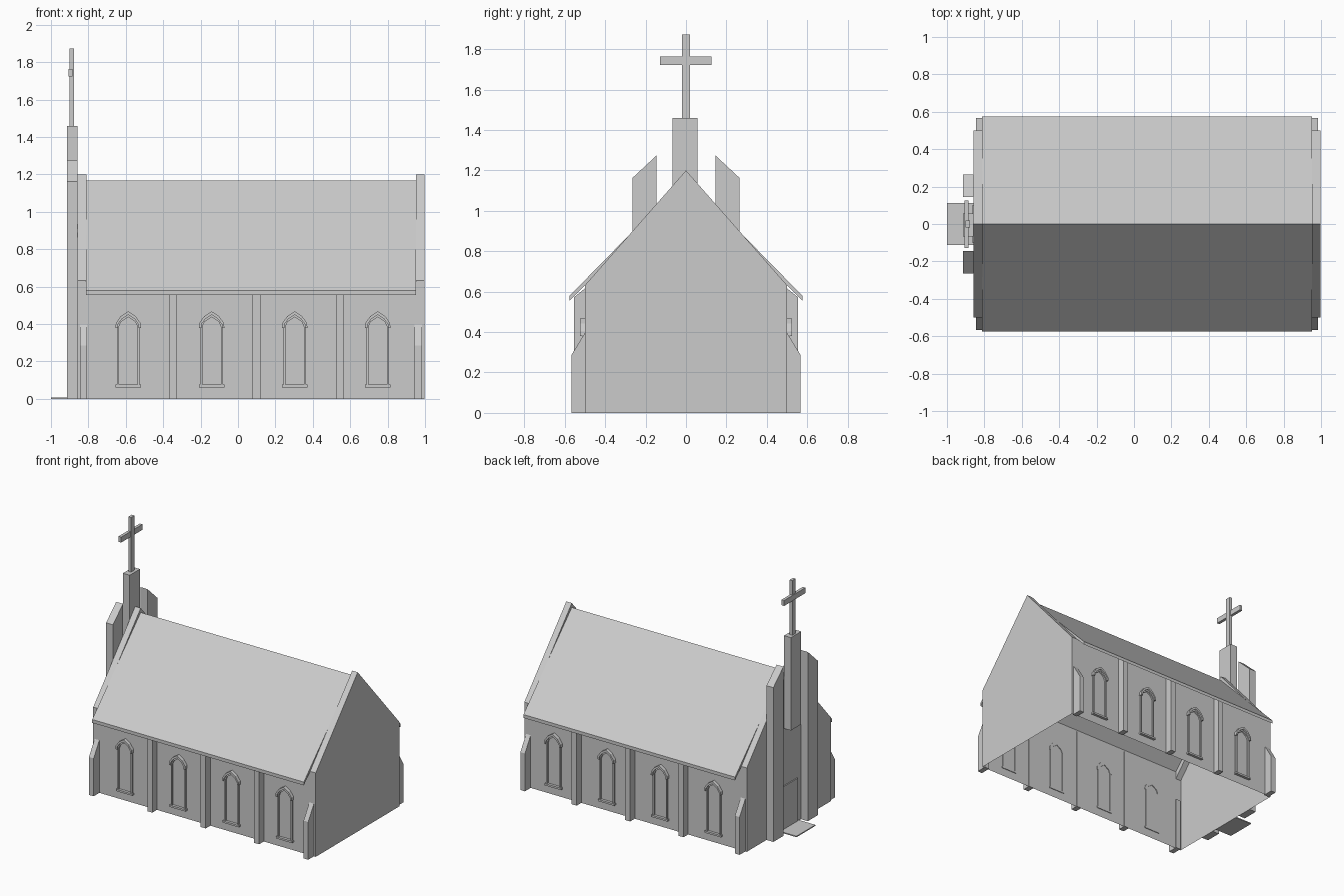
import bpy, bmesh

if "Cube" in bpy.data.objects:
    bpy.data.objects.remove(bpy.data.objects["Cube"])

AX = {'x': lambda p, t: (t, p[0], p[1]), 'y': lambda p, t: (p[0], t, p[1])}


def mesh(name, verts, faces):
    me = bpy.data.meshes.new(name)
    bm = bmesh.new()
    vs = [bm.verts.new(v) for v in verts]
    for f in faces:
        bm.faces.new([vs[i] for i in f])
    bmesh.ops.recalc_face_normals(bm, faces=bm.faces)
    bm.to_mesh(me)
    bm.free()
    ob = bpy.data.objects.new(name, me)
    bpy.context.collection.objects.link(ob)
    return ob


def prism(name, prof, a, b, axis):
    """Extrude a 2D outline from a to b along the x or y axis."""
    n = len(prof)
    vs = [AX[axis](p, t) for t in (a, b) for p in prof]
    fs = [tuple(range(n)), tuple(range(n, 2 * n))]
    fs += [(i, (i + 1) % n, n + (i + 1) % n, n + i) for i in range(n)]
    return mesh(name, vs, fs)


def box(name, x0, x1, y0, y1, z0, z1):
    return prism(name, [(y0, z0), (y1, z0), (y1, z1), (y0, z1)], x0, x1, 'x')


def mirrored(prof):
    return prof + [(-u, z) for u, z in reversed(prof)]


# Open-bottomed wall shell: two gable ends and two long walls
gable = [(-.5, 0), (.5, 0), (.5, .632), (0, 1.2), (-.5, .632)]
mesh("walls", [(x, y, z) for x in (-.857, .998) for y, z in gable],
     [(0, 1, 2, 3, 4), (5, 6, 7, 8, 9), (1, 2, 7, 6), (4, 0, 5, 9)])

# Raised gable copings
coping = [(-.5, .632), (0, 1.2), (.5, .632), (.5, .575), (0, 1.135), (-.5, .575)]
prism("coping_entrance", coping, -.857, -.811, 'x')
prism("coping_rear", coping, .952, .998, 'x')

# Thin pitched roof
prism("roof", [(-.576, .58), (0, 1.167), (.576, .58), (.576, .555), (0, 1.14), (-.576, .555)],
      -.812, .952, 'x')

for s, side in ((-1, "front"), (1, "back")):
    # Sloped corner buttresses
    butt = [(s * .49, 0), (s * .568, 0), (s * .568, .285), (s * .498, .4), (s * .49, .4)]
    for x0, x1 in ((-.845, -.806), (.945, .983)):
        prism("buttress_" + side, butt, x0, x1, 'x')
    # Pilasters rising to the eaves
    for x in (-.347, .098, .544):
        prism("pilaster_" + side, [(s * .495, 0), (s * .555, 0), (s * .555, .572), (s * .495, .62)],
              x - .021, x + .021, 'x')
    # Lancet windows: frame, hood mould and sill
    for x in (-.587, -.141, .303, .747):
        def place(prof):
            return [(x + u, z) for u, z in prof]
        outer = [(.061, .07), (.061, .39), (.045, .42), (0, .45)]
        inner = [(.05, .07), (.05, .385), (.038, .412), (0, .437)]
        for k in (-1, 1):
            prism("window_frame_" + side,
                  place([(k * u, z) for u, z in outer + inner[::-1]]),
                  s * .495, s * .512, 'y')
            hood = [(.055, .38), (.068, .38), (.066, .405), (.04, .442), (0, .468),
                    (0, .45), (.035, .426), (.055, .398)]
            prism("window_hood_" + side, place([(k * u, z) for u, z in hood]),
                  s * .495, s * .525, 'y')
        box("window_sill_" + side, x - .068, x + .068, min(s * .495, s * .52),
            max(s * .495, s * .52), .062, .076)
    # Entrance fins with slanted tops
    prism("entrance_fin_" + side, [(s * .145, 0), (s * .265, 0), (s * .265, 1.163), (s * .145, 1.275)],
          -.914, -.857, 'x')

# Central pier above the door
box("bell_pier", -.914, -.857, -.066, .056, .76, 1.46)

# Cross
box("cross_post", -.9, -.878, -.02, .02, 1.46, 1.872)
box("cross_arm", -.906, -.884, -.128, .125, 1.723, 1.764)

# Door and doorstep
box("door", -.865, -.857, -.1, .1, 0, .33)
box("doorstep", -1, -.857, -.112, .112, 0, .008)
